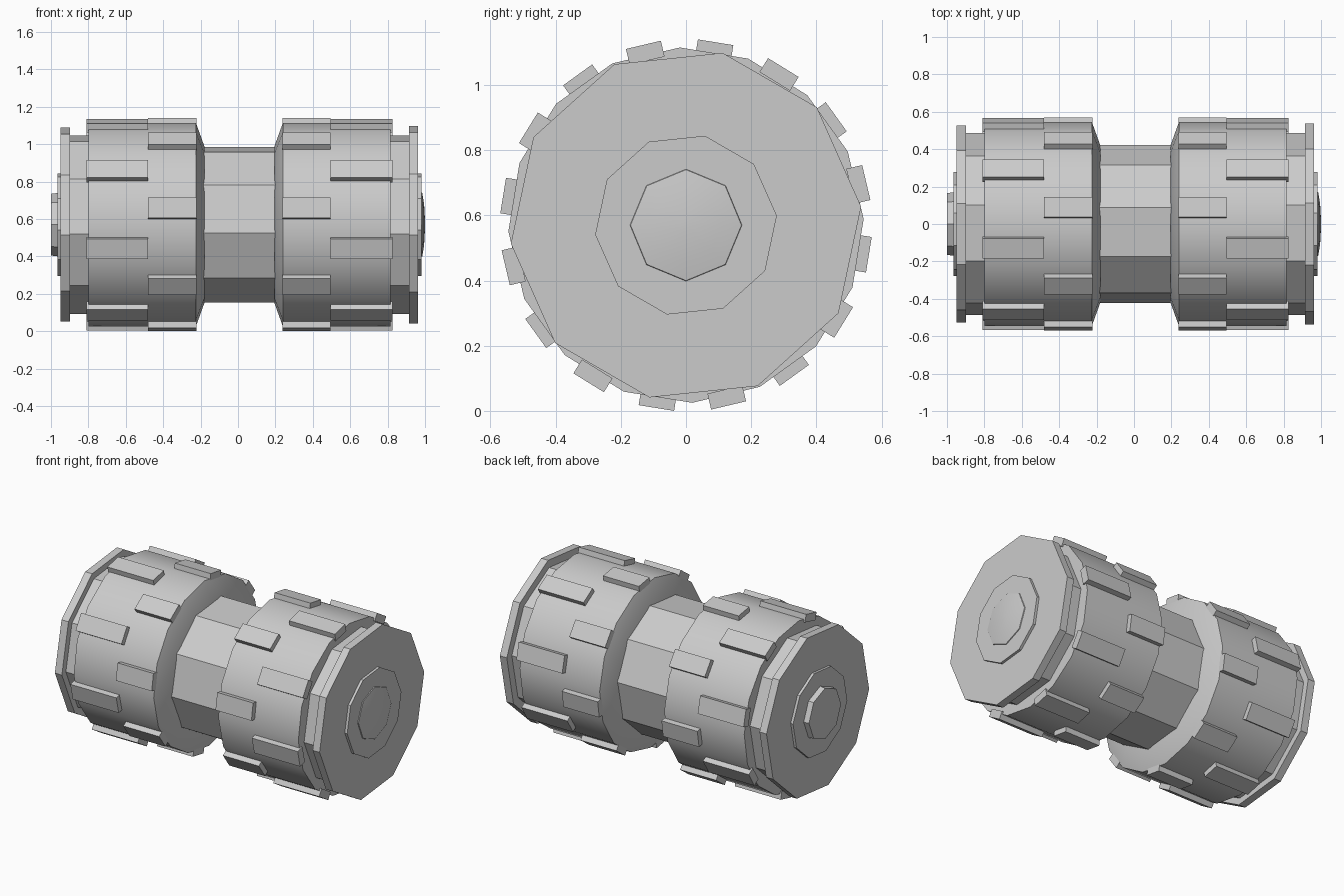
import bpy
import bmesh
from math import radians, sin, cos, tau
from mathutils import Matrix

cube = bpy.data.objects.get("Cube")
if cube:
    bpy.data.objects.remove(cube, do_unlink=True)

AXIS_Z = 0.57

grey = bpy.data.materials.new("light grey")
grey.use_nodes = True
grey.diffuse_color = (0.6, 0.6, 0.6, 1)
grey.node_tree.nodes["Principled BSDF"].inputs["Base Color"].default_value = grey.diffuse_color


def finish(bm, name):
    bmesh.ops.recalc_face_normals(bm, faces=bm.faces)
    mesh = bpy.data.meshes.new(name)
    bm.to_mesh(mesh)
    bm.free()
    mesh.materials.append(grey)
    obj = bpy.data.objects.new(name, mesh)
    obj.location.z = AXIS_Z
    bpy.context.collection.objects.link(obj)
    bpy.ops.object.select_all(action="DESELECT")
    obj.select_set(True)
    bpy.context.view_layer.objects.active = obj
    bpy.ops.object.shade_smooth_by_angle(angle=radians(30))
    return obj


def lathe(name, profile, sides=10, phase=6):
    """Turn a list of (x, radius) points about the x axis and cap both ends."""
    bm = bmesh.new()
    rings = []
    for x, r in profile:
        angles = [radians(phase) + tau * i / sides for i in range(sides)]
        rings.append([bm.verts.new((x, r * cos(a), r * sin(a))) for a in angles])
    for a, b in zip(rings, rings[1:]):
        for i in range(sides):
            j = (i + 1) % sides
            bm.faces.new((a[i], a[j], b[j], b[i]))
    bm.faces.new(rings[0])
    bm.faces.new(rings[-1])
    return finish(bm, name)


def pads(name, x0, x1, start):
    """A ring of eight raised tread blocks between x0 and x1."""
    bm = bmesh.new()
    for i in range(8):
        turn = Matrix.Rotation(radians(start + 45 * i), 4, "X")
        place = Matrix.Translation(((x0 + x1) / 2, 0.543, 0))
        size = Matrix.Diagonal((abs(x1 - x0), 0.05, 0.11, 1))
        bmesh.ops.create_cube(bm, size=1, matrix=turn @ place @ size)
    return finish(bm, name)


# Central shaft
lathe("core", [(-0.19, 0.425), (0.21, 0.425)])

# Both ends: drum, neck, flange, bearing ring and tread blocks
for side, s, shift, flange_r in (("right", -1, 0, 0.53), ("left", 1, 0.015, 0.54)):
    def at(x, r):
        return (s * (x + shift), r)
    lathe(side + "_drum", [at(0.18, 0.42), at(0.225, 0.545), at(0.8, 0.545)], 16, 24.5)
    lathe(side + "_neck", [at(0.79, 0.488), at(0.91, 0.488)])
    lathe(side + "_flange", [at(0.898, flange_r), at(0.948, flange_r)])
    lathe(side + "_bearing_ring", [at(0.94, 0.28), at(0.965, 0.28)])
    pads(side + "_inner_pads", s * (0.222 + shift), s * (0.48 + shift), 35.8)
    pads(side + "_outer_pads", s * (0.48 + shift), s * (0.81 + shift), 13.3)

# Axle ends: a flat cap on one side, a shallow dome on the other
lathe("right_axle_cap", [(-0.96, 0.17), (-1.0, 0.165)], 8, 0)
lathe("left_axle_cap", [(0.97, 0.175), (0.985, 0.17), (0.995, 0.11), (1.0, 0.02)], 8, 0)
